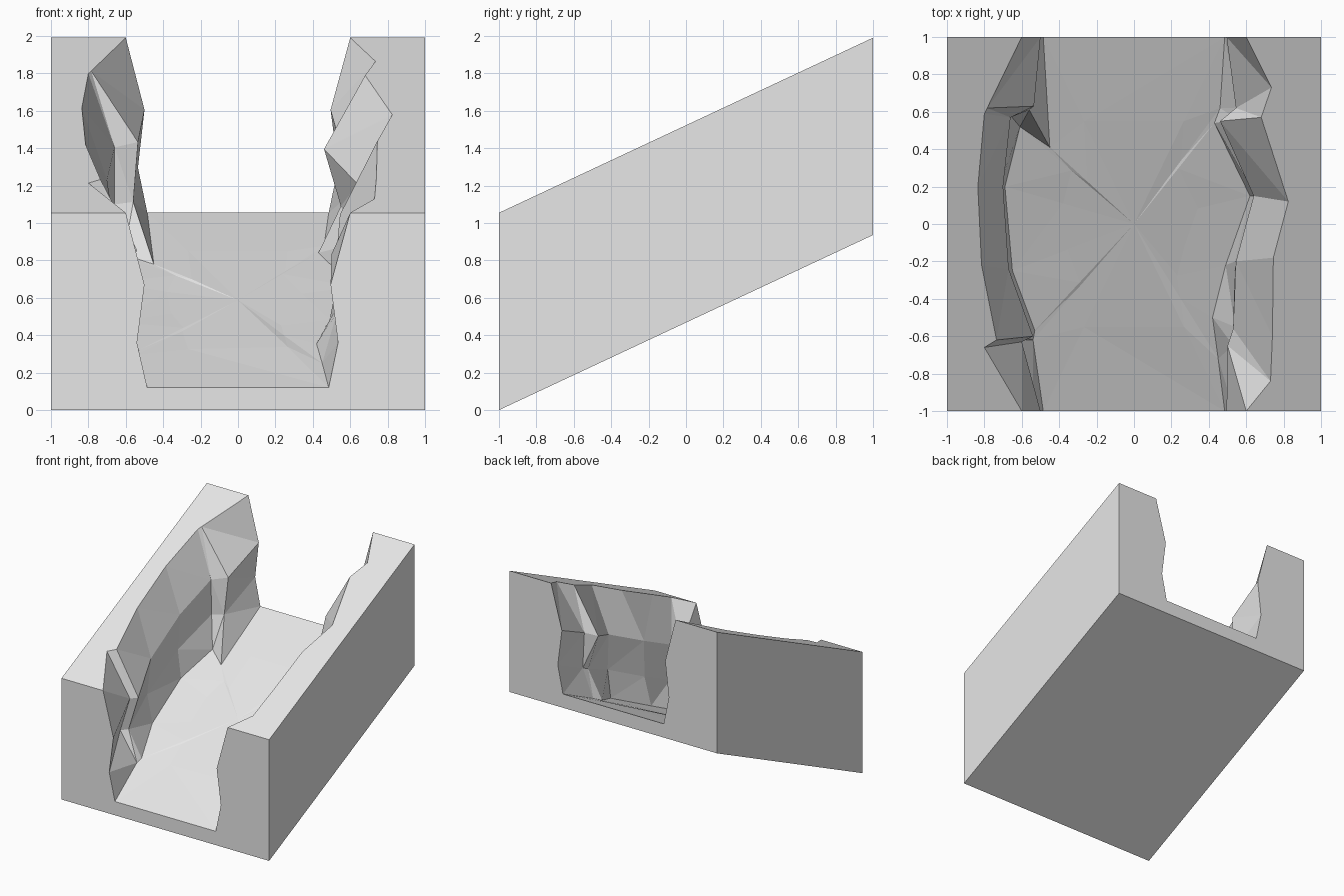
import bpy
import bmesh
import random
from mathutils import Vector

random.seed(4)

default_cube = bpy.data.objects.get("Cube")
if default_cube:
    bpy.data.objects.remove(default_cube, do_unlink=True)

SLOPE = 0.468
HEIGHTS = dict(floor=0.12, low=0.36, mid=0.67, rim=1.055)

# Canyon wall creases as (x, y) paths from the front end to the back end
left_wall = dict(
    floor=[(-.485, -1), (-.54, -.62), (-.53, -.57), (-.65, -.25),
           (-.69, .2), (-.61, .52), (-.45, .41), (-.485, 1)],
    low=[(-.54, -1), (-.7, -.62), (-.64, -.59), (-.7, -.25),
         (-.72, .2), (-.66, .58), (-.56, .61), (-.535, 1)],
    mid=[(-.5, -1), (-.6, -.63), (-.54, -.6), (-.67, -.24),
         (-.7, .2), (-.66, .57), (-.535, .63), (-.5, 1)],
    rim=[(-.6, -1), (-.8, -.66), (-.735, -.62), (-.815, -.22),
         (-.835, .2), (-.8, .59), (-.785, .62), (-.6, 1)],
)
right_wall = dict(
    floor=[(.485, -1), (.45, -.72), (.42, -.5), (.49, -.22),
           (.62, .15), (.43, .54), (.46, .62), (.485, 1)],
    low=[(.535, -1), (.53, -.65), (.54, -.55), (.54, -.2),
         (.65, .15), (.55, .56), (.56, .62), (.535, 1)],
    mid=[(.495, -1), (.5, -.65), (.53, -.56), (.545, -.2),
         (.64, .15), (.46, .55), (.545, .62), (.495, 1)],
    rim=[(.6, -1), (.73, -.84), (.74, -.6), (.745, -.18),
         (.825, .12), (.68, .57), (.735, .73), (.6, 1)],
)

bm = bmesh.new()


def slope_vert(x, y, height):
    """Add a vertex at a height above the sloping underside."""
    return bm.verts.new((x, y, SLOPE * (y + 1) + height))


def bridge(row_a, row_b):
    """Join two rows of vertices with a strip of faces."""
    for i in range(len(row_a) - 1):
        bm.faces.new((row_a[i], row_a[i + 1], row_b[i + 1], row_b[i]))


def build_bank(wall, side):
    """Build one bank: rocky wall, flat top and outer side."""
    rows = []
    for name, path in wall.items():
        rows.append([slope_vert(x, y, HEIGHTS[name]) for x, y in path])
    rows.append([slope_vert(side, y, HEIGHTS["rim"]) for x, y in wall["rim"]])
    for lower, upper in zip(rows, rows[1:]):
        bridge(lower, upper)
    corners = [slope_vert(side, y, 0) for y in (-1, 1)]
    bm.faces.new(rows[-1] + corners[::-1])
    return rows, corners


left_rows, left_corners = build_bank(left_wall, -1)
right_rows, right_corners = build_bank(right_wall, 1)

# Underside and the two cut ends
bm.faces.new(left_corners + right_corners[::-1])
for end, corner in ((0, 0), (-1, 1)):
    outline = [row[end] for row in reversed(left_rows)]
    outline += [row[end] for row in right_rows]
    bm.faces.new(outline + [right_corners[corner], left_corners[corner]])

# Slightly uneven canyon floor, fanned around its centre
outer_ring = left_rows[0] + right_rows[0][::-1]
centre = slope_vert(0, 0, HEIGHTS["floor"])
inner_ring = []
for vert in outer_ring:
    x, y = vert.co.x * 0.55, vert.co.y * 0.55
    bump = random.uniform(-0.008, 0.008)
    inner_ring.append(slope_vert(x, y, HEIGHTS["floor"] + bump))
bridge(outer_ring + outer_ring[:1], inner_ring + inner_ring[:1])
for a, b in zip(inner_ring, inner_ring[1:] + inner_ring[:1]):
    bm.faces.new((a, b, centre))

# Flat triangular facets
bmesh.ops.recalc_face_normals(bm, faces=bm.faces[:])
bmesh.ops.triangulate(bm, faces=bm.faces[:], ngon_method="EAR_CLIP")
bmesh.ops.recalc_face_normals(bm, faces=bm.faces[:])

mesh = bpy.data.meshes.new("canyon_slope")
bm.to_mesh(mesh)
bm.free()

# Plain stone colour
stone = bpy.data.materials.new("stone_grey")
stone.use_nodes = True
grey = (0.8, 0.8, 0.8, 1)
stone.diffuse_color = grey
stone.node_tree.nodes["Principled BSDF"].inputs["Base Color"].default_value = grey
mesh.materials.append(stone)

canyon = bpy.data.objects.new("canyon_slope", mesh)
bpy.context.scene.collection.objects.link(canyon)
